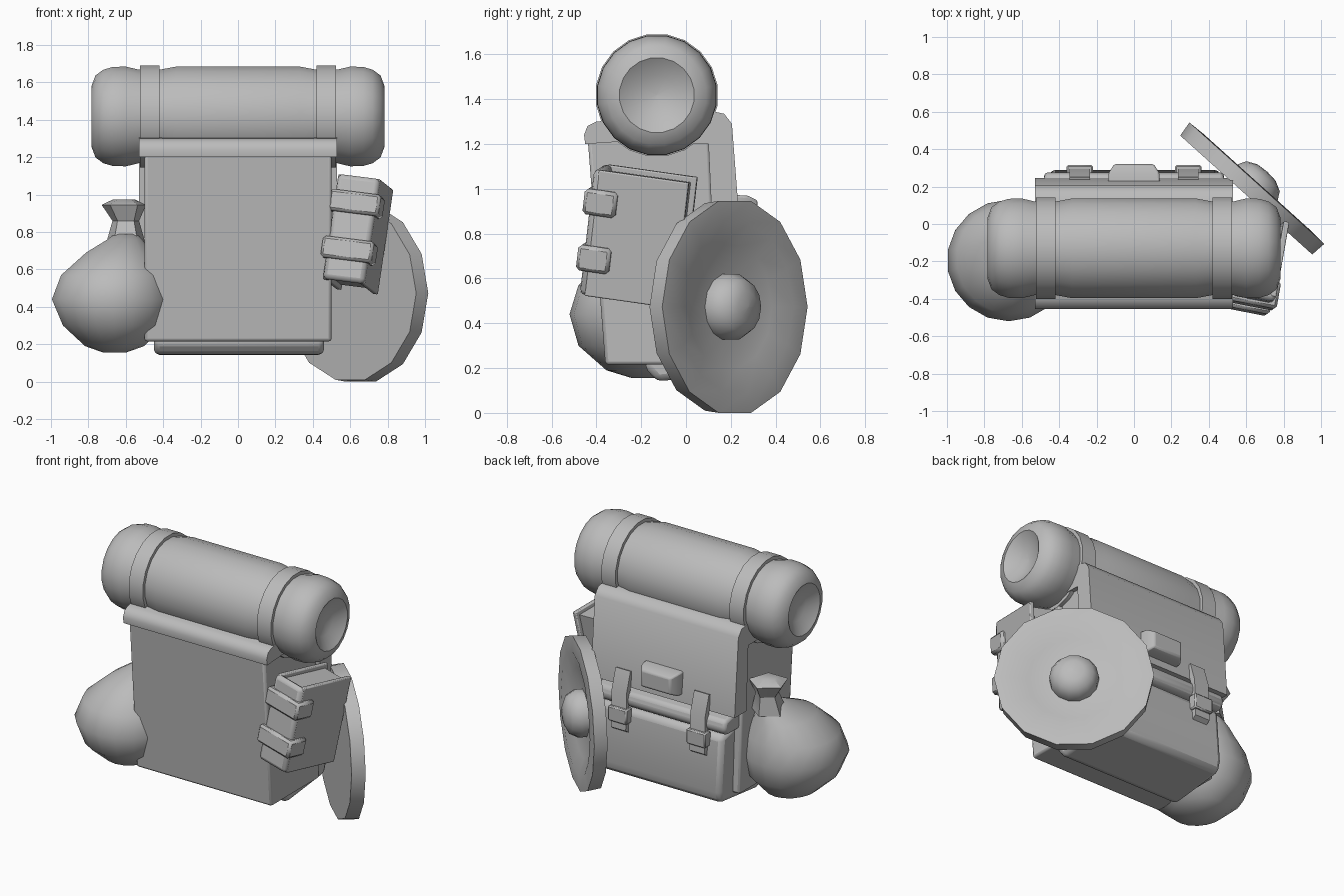
import bpy, bmesh, math
from mathutils import Matrix, Vector, Euler

cube = bpy.data.objects.get("Cube")
if cube:
    bpy.data.objects.remove(cube, do_unlink=True)

grey = bpy.data.materials.new("plain_grey")
grey.use_nodes = True
grey.diffuse_color = (0.5, 0.5, 0.5, 1)
shader = grey.node_tree.nodes["Principled BSDF"]
shader.inputs["Base Color"].default_value = (0.5, 0.5, 0.5, 1)
shader.inputs["Roughness"].default_value = 0.8


def finish(name, bm, matrix=None, bevel=0, smooth=35, segments=2):
    """Turn a bmesh into a shaded, optionally bevelled object."""
    bmesh.ops.remove_doubles(bm, verts=bm.verts, dist=0.0005)
    bmesh.ops.recalc_face_normals(bm, faces=bm.faces)
    mesh = bpy.data.meshes.new(name)
    bm.to_mesh(mesh)
    bm.free()
    mesh.materials.append(grey)
    obj = bpy.data.objects.new(name, mesh)
    bpy.context.collection.objects.link(obj)
    if matrix:
        obj.matrix_world = matrix
    if bevel:
        mod = obj.modifiers.new("soft_edges", "BEVEL")
        mod.width = bevel
        mod.segments = segments
        mod.limit_method = "ANGLE"
        mod.angle_limit = math.radians(40)
    bpy.ops.object.select_all(action="DESELECT")
    obj.select_set(True)
    bpy.context.view_layer.objects.active = obj
    bpy.ops.object.shade_smooth_by_angle(angle=math.radians(smooth))


def extrude(name, profile, x0, x1, **kw):
    """Push a (y, z) outline along x."""
    bm = bmesh.new()
    face = bm.faces.new([bm.verts.new((x0, y, z)) for y, z in profile])
    new = bmesh.ops.extrude_face_region(bm, geom=[face])["geom"]
    bmesh.ops.translate(bm, vec=(x1 - x0, 0, 0),
                        verts=[v for v in new if isinstance(v, bmesh.types.BMVert)])
    finish(name, bm, **kw)


def box(name, low, high, **kw):
    extrude(name, [(low[1], low[2]), (high[1], low[2]), (high[1], high[2]), (low[1], high[2])],
            low[0], high[0], **kw)


def loft(name, rings, sides, star=0, caps=True, **kw):
    """Join elliptical rings given as (x, y, z, rx, ry)."""
    bm = bmesh.new()
    loops = []
    for x, y, z, rx, ry in rings:
        loop = []
        for i in range(sides):
            a = 2 * math.pi * (i + 0.5) / sides
            k = 1 - star * (i % 2)
            loop.append(bm.verts.new((x + k * rx * math.cos(a), y + k * ry * math.sin(a), z)))
        loops.append(loop)
    for a, b in zip(loops, loops[1:]):
        for i in range(sides):
            j = (i + 1) % sides
            bm.faces.new((a[i], a[j], b[j], b[i]))
    if caps:
        bm.faces.new(loops[0])
        bm.faces.new(loops[-1])
    finish(name, bm, **kw)


def lathe(name, profile, sides, **kw):
    """Spin an (r, height) profile about the local z axis."""
    loft(name, [(0, 0, h, max(r, 0.001), max(r, 0.001)) for r, h in profile], sides, **kw)


# Pack body, its back pocket and the wraparound flap
body = [(-0.36, 0.215), (-0.44, 1.24), (0.1, 1.26), (0.15, 0.215)]
extrude("pack_body", body, -0.5, 0.5, bevel=0.015)
pocket = [(-0.19, 0.21), (-0.13, 0.14), (0.27, 0.185), (0.29, 0.26), (0.26, 0.62), (0.1, 0.66)]
extrude("back_pocket", pocket, -0.45, 0.46, bevel=0.03)
extrude("pocket_lid", [(0.1, 0.64), (0.25, 0.64), (0.28, 0.68), (0.265, 0.74), (0.1, 0.77)],
        -0.48, 0.48, bevel=0.02)
flap = [(-0.45, 1.2), (-0.455, 1.24), (-0.44, 1.28), (-0.4, 1.3), (0.1, 1.35), (0.17, 1.335),
        (0.205, 1.29), (0.245, 0.77), (0.12, 0.77), (0.1, 1.2), (-0.3, 1.21)]
extrude("top_flap", flap, -0.53, 0.53, smooth=48)

# Latch and buckled straps on the back
latch = Matrix.Translation((0, 0.215, 0.895)) @ Matrix.Rotation(-math.pi / 2, 4, "X")
loft("flap_latch", [(0, 0, 0, 0.2, 0.11), (0, 0, 0.06, 0.19, 0.105), (0, 0, 0.105, 0.15, 0.075)],
     4, matrix=latch, bevel=0.01)
for side, x in (("left", 0.29), ("right", -0.29)):
    strap = [(0.22, 0.87), (0.25, 0.88), (0.29, 0.75), (0.3, 0.5), (0.27, 0.48), (0.26, 0.72)]
    extrude(side + "_flap_strap", strap, x - 0.055, x + 0.055)
    box(side + "_buckle", (x - 0.07, 0.25, 0.545), (x + 0.07, 0.315, 0.645), bevel=0.008, segments=1)

# Bedroll with dished ends and two straps
half = [(0, 0.72), (0.09, 0.73), (0.168, 0.782), (0.222, 0.762), (0.253, 0.72), (0.268, 0.67),
        (0.27, 0.6), (0.253, 0.53), (0.253, 0.42), (0.27, 0.33)]
roll = half + [(r, -h) for r, h in reversed(half)]
roll_matrix = Matrix.Translation((0, -0.13, 1.418)) @ Matrix.Rotation(math.pi / 2, 4, "Y")
lathe("bedroll", roll, 20, matrix=roll_matrix, smooth=45)
for side, s in (("left", 1), ("right", -1)):
    band = [(0.25, 0.42), (0.275, 0.42), (0.275, 0.525), (0.25, 0.525)]
    lathe(side + "_bedroll_strap", [(r, s * h) for r, h in band], 20, matrix=roll_matrix, caps=False)

# Round shield with raised rim and boss
facing = Vector((0.669, 0.743, 0)).to_track_quat("Z", "Y").to_matrix().to_4x4()
shield_matrix = (Matrix.Translation((0.6, 0.155, 0.473)) @ facing
                 @ Matrix.Rotation(math.pi / 14, 4, "Z"))
lathe("shield", [(0, 0), (0.475, 0), (0.485, 0.085), (0.385, 0.09),
                 (0.28, 0.055), (0.15, 0.04), (0, 0.035)], 14, matrix=shield_matrix, smooth=27)
lathe("shield_boss", [(0.15, 0.03), (0.15, 0.08), (0.12, 0.135), (0.065, 0.162), (0, 0.168)], 14,
      matrix=shield_matrix, smooth=55)

# Tilted book: covers, spine, pages and bands
tilt = Euler([math.radians(a) for a in (-8, 7, -11)]).to_matrix().to_4x4()
book = Matrix.Translation((0.64, -0.215, 0.79)) @ tilt
for side, x in (("outer", 0.085), ("inner", -0.115)):
    box(side + "_book_cover", (x, -0.19, -0.285), (x + 0.03, 0.22, 0.285), matrix=book, bevel=0.006)
box("book_pages", (-0.1, -0.18, -0.26), (0.1, 0.195, 0.26), matrix=book)
box("book_spine", (-0.115, -0.215, -0.285), (0.115, -0.165, 0.285), matrix=book, bevel=0.025)
for place, z in (("upper", 0.14), ("lower", -0.115)):
    box(place + "_book_band", (-0.14, -0.24, z - 0.058), (0.14, -0.09, z + 0.058),
        matrix=book, bevel=0.015, segments=1)

# Sack hanging on the side, with a gathered neck
sack = [(-0.66, -0.17, 0.155, 0.06, 0.07), (-0.66, -0.175, 0.19, 0.16, 0.18),
        (-0.66, -0.19, 0.3, 0.28, 0.29), (-0.67, -0.195, 0.44, 0.33, 0.325),
        (-0.66, -0.185, 0.57, 0.29, 0.295), (-0.635, -0.14, 0.69, 0.18, 0.215),
        (-0.605, -0.07, 0.76, 0.095, 0.12), (-0.6, -0.03, 0.79, 0.06, 0.07)]
loft("sack", sack, 18, smooth=60)
knot = [(-0.6, -0.02, 0.74, 0.11, 0.11), (-0.6, 0, 0.86, 0.075, 0.075),
        (-0.61, 0, 0.945, 0.125, 0.125), (-0.61, 0, 0.975, 0.06, 0.06)]
loft("sack_neck", knot, 10, star=0.2, smooth=30)
